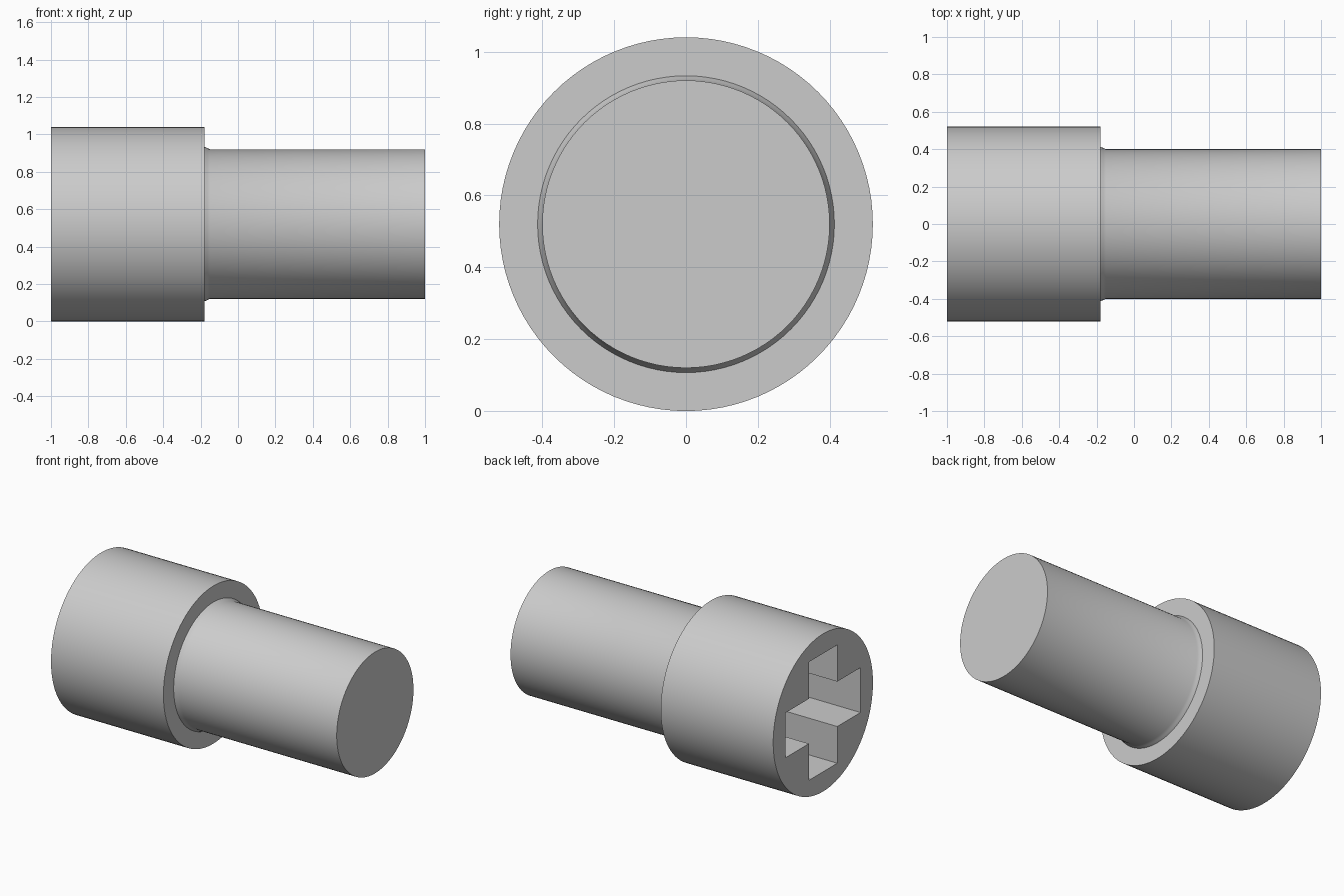
import bpy, bmesh, math
from mathutils import Matrix, Vector

cube = bpy.data.objects.get("Cube")
if cube:
    bpy.data.objects.remove(cube, do_unlink=True)

AXIS_Z = 0.52
SIDES = 96

grey = bpy.data.materials.new("plain grey")
grey.use_nodes = True
color = (0.6, 0.6, 0.6, 1)
grey.diffuse_color = color
grey.node_tree.nodes["Principled BSDF"].inputs["Base Color"].default_value = color


def to_object(bm, name):
    bmesh.ops.recalc_face_normals(bm, faces=bm.faces)
    mesh = bpy.data.meshes.new(name)
    bm.to_mesh(mesh)
    bm.free()
    mesh.materials.append(grey)
    obj = bpy.data.objects.new(name, mesh)
    obj.location.z = AXIS_Z
    bpy.context.collection.objects.link(obj)
    return obj


def turned(name, profile):
    """Solid of revolution around x from (x, radius) pairs, with flat end caps."""
    bm = bmesh.new()
    rings = []
    for x, r in profile:
        angles = [math.tau * i / SIDES for i in range(SIDES)]
        rings.append([bm.verts.new((x, r * math.cos(a), r * math.sin(a))) for a in angles])
    for a, b in zip(rings, rings[1:]):
        for i in range(SIDES):
            j = (i + 1) % SIDES
            bm.faces.new((a[i], a[j], b[j], b[i]))
    bm.faces.new(rings[0])
    bm.faces.new(rings[-1])
    return to_object(bm, name)


def cross_prism(name, half_length, half_width, x0, x1):
    """Plus-shaped outline extruded along x."""
    bm = bmesh.new()
    arm = [(half_length, -half_width), (half_length, half_width), (half_width, half_width)]
    verts = []
    for quarter in range(4):
        turn = Matrix.Rotation(quarter * math.pi / 2, 3, 'X')
        verts += [bm.verts.new(turn @ Vector((x0, y, z))) for y, z in arm]
    face = bm.faces.new(verts)
    out = bmesh.ops.extrude_face_region(bm, geom=[face])
    moved = [v for v in out["geom"] if isinstance(v, bmesh.types.BMVert)]
    bmesh.ops.translate(bm, verts=moved, vec=(x1 - x0, 0, 0))
    return to_object(bm, name)


# Wide head, small tapered collar and narrower shaft
body = turned("stepped_shaft", [
    (-1, 0.52), (-0.18, 0.52), (-0.18, 0.413), (-0.165, 0.407), (-0.15, 0.40), (1, 0.40)])

# Cross-shaped socket in the head
cutter = cross_prism("socket_cutter", 0.39, 0.148, -1.1, -0.2)
cutter.hide_render = True
cut = body.modifiers.new("socket", 'BOOLEAN')
cut.operation = 'DIFFERENCE'
cut.solver = 'EXACT'
cut.object = cutter

bpy.ops.object.select_all(action='DESELECT')
bpy.context.view_layer.objects.active = body
body.select_set(True)
bpy.ops.object.modifier_apply(modifier=cut.name)
bpy.data.objects.remove(cutter, do_unlink=True)
bpy.ops.object.shade_smooth_by_angle(angle=math.radians(30))
